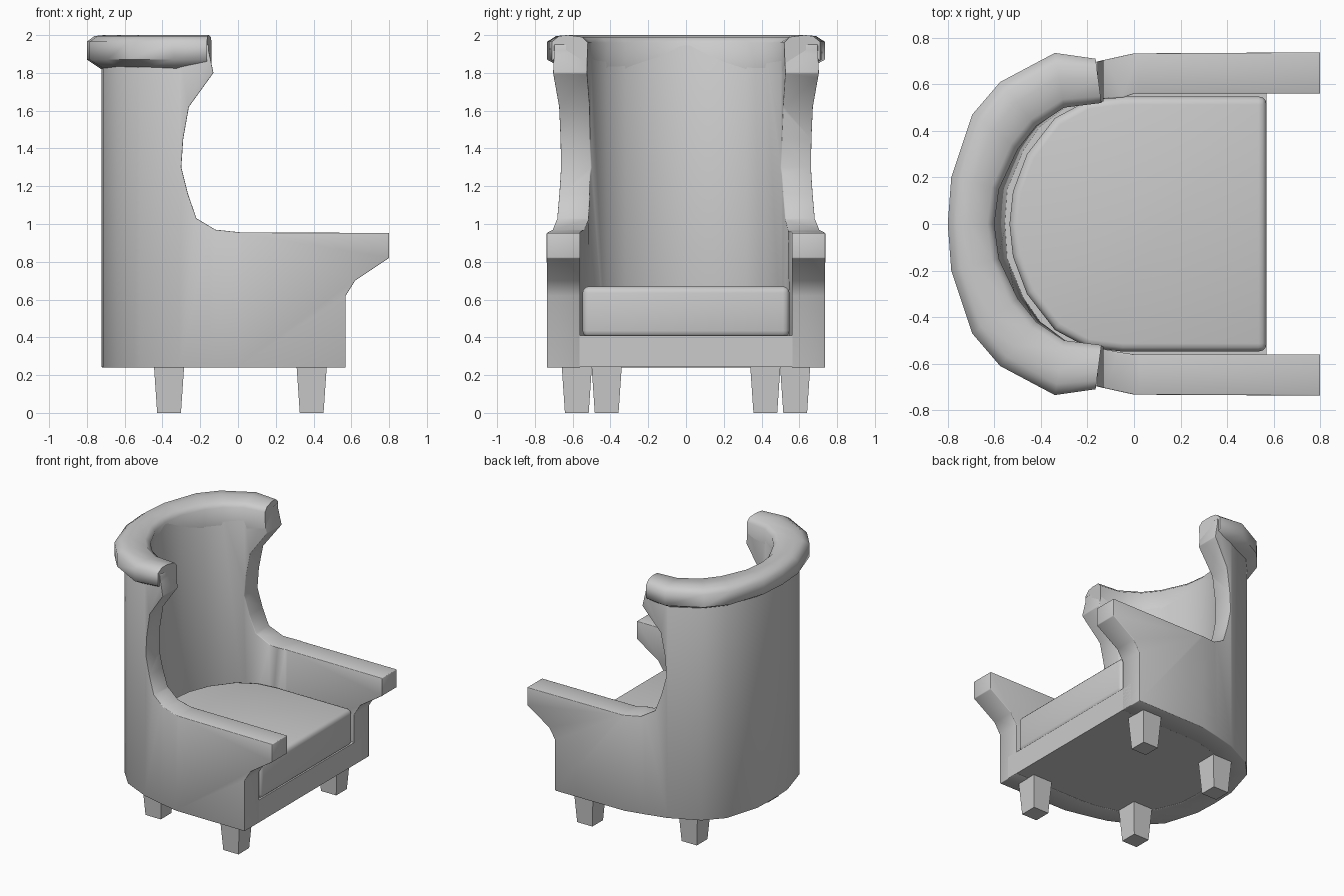
import bpy, bmesh, math

if "Cube" in bpy.data.objects:
    bpy.data.objects.remove(bpy.data.objects["Cube"])

# Half plans of the tub (x, y), from back centre to front
OUTER = [(-.722, 0), (-.715, .18), (-.64, .43), (-.52, .56), (-.31, .66), (-.15, .70), (0, .733), (.9, .738)]
INNER = [(-.55, 0), (-.54, .15), (-.47, .32), (-.40, .42), (-.28, .51), (-.12, .55), (0, .56), (.9, .56)]
INNER_TOP = [(-.60, 0), (-.585, .15), (-.51, .32), (-.43, .42), (-.30, .505), (-.12, .525), (0, .56), (.9, .56)]
ROLL_OUT = [(-.80, 0), (-.785, .2), (-.695, .47), (-.575, .61), (-.34, .735), (-.165, .71)]
ROLL_IN = [(-.60, 0), (-.58, .15), (-.50, .32), (-.42, .42), (-.30, .50), (-.14, .52)]


def full(half):
    """Mirror a half plan into a whole U."""
    return [(x, -y) for x, y in reversed(half[1:])] + list(half)


def make(name, verts, faces):
    me = bpy.data.meshes.new(name)
    me.from_pydata(verts, [], faces)
    bm = bmesh.new()
    bm.from_mesh(me)
    bmesh.ops.recalc_face_normals(bm, faces=bm.faces)
    bm.to_mesh(me)
    bm.free()
    ob = bpy.data.objects.new(name, me)
    bpy.context.collection.objects.link(ob)
    return ob


def loft(name, rings):
    """Skin equal closed rings and cap both ends."""
    n = len(rings[0])
    verts = [p for r in rings for p in r]
    faces = [(i * n + j, i * n + (j + 1) % n, (i + 1) * n + (j + 1) % n, (i + 1) * n + j)
             for i in range(len(rings) - 1) for j in range(n)]
    last = (len(rings) - 1) * n
    faces += [tuple(range(n)), tuple(range(last, last + n))]
    return make(name, verts, faces)


def activate(ob):
    bpy.ops.object.select_all(action='DESELECT')
    ob.select_set(True)
    bpy.context.view_layer.objects.active = ob


def finish(ob, width=0, segments=1, angle=50):
    activate(ob)
    if width:
        b = ob.modifiers.new("Bevel", 'BEVEL')
        b.width, b.segments = width, segments
        b.limit_method, b.angle_limit = 'ANGLE', math.radians(40)
        bpy.ops.object.modifier_apply(modifier=b.name)
    bpy.ops.object.shade_smooth_by_angle(angle=math.radians(angle))


# Tub wall: back, wings and arms in one U, cut to the side silhouette
wall = loft("back_and_arms", [
    [(*o, .24), (*o, 1.95), (*t, 1.95), (*i, .24)]
    for o, i, t in zip(full(OUTER), full(INNER), full(INNER_TOP))])
side = [(-1, .1), (.57, .1), (.57, .62), (.62, .70), (.80, .82), (.80, .953), (.02, .955),
        (-.12, .97), (-.22, 1.03), (-.265, 1.16), (-.30, 1.30), (-.29, 1.45), (-.26, 1.62),
        (-.13, 1.80), (-.155, 1.92), (-.155, 2.1), (-1, 2.1)]
cutter = loft("side_cutter", [[(x, y, z) for x, z in side] for y in (-1, 1)])
cutter.hide_render = True
activate(wall)
m = wall.modifiers.new("Cut", 'BOOLEAN')
m.operation, m.solver, m.object = 'INTERSECT', 'EXACT', cutter
bpy.ops.object.modifier_apply(modifier=m.name)
bpy.data.objects.remove(cutter)
finish(wall, .022, 2)

# Rolled top rim
rings = []
for (ox, oy), (ix, iy) in zip(full(ROLL_OUT), full(ROLL_IN)):
    section = [(.03, 1.80), (0, 1.96), (.15, 1.99), (.55, 2.0), (.80, 1.995), (1, 1.965),
               (1, 1.87), (.62, 1.82)]
    rings.append([(ix + (ox - ix) * u, iy + (oy - iy) * u, z) for u, z in section])
finish(loft("top_roll", rings), angle=60)

# Base platform under the cushion
plan = [((a[0] + b[0]) / 2, (a[1] + b[1]) / 2) for a, b in zip(OUTER, INNER)]
plan[-1] = (.57, .65)
finish(loft("seat_base", [[(x, y, z) for x, y in full(plan)] for z in (.242, .41)]))

# Seat cushion
plan = [(-.535, 0), (-.52, .14), (-.46, .30), (-.34, .455), (-.2, .53), (-.05, .548), (.57, .548)]
cushion = loft("seat_cushion", [[(x, y, z) for x, y in full(plan)] for z in (.40, .67)])
finish(cushion, .035, 3)

# Tapered legs
for label, cx, cy in (("front", .39, .578), ("back", -.365, .42)):
    for s, hand in ((1, "left"), (-1, "right")):
        rings = [[(cx + a * h, s * cy + b * h, z) for a, b in ((-1, -1), (1, -1), (1, 1), (-1, 1))]
                 for h, z in ((.063, 0), (.08, .25))]
        finish(loft(f"{label}_leg_{hand}", rings), angle=30)
